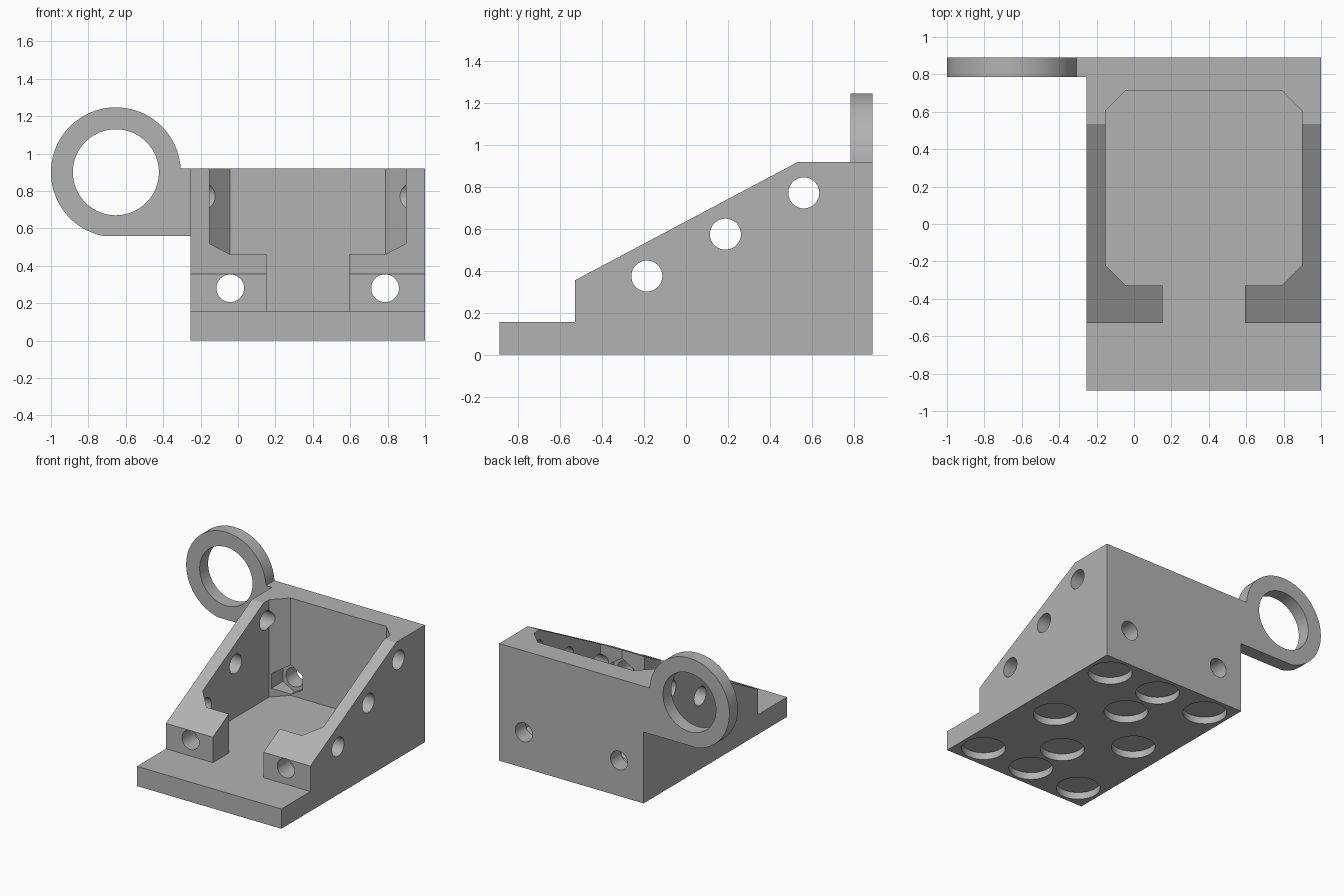
import bpy, bmesh, math

cube = bpy.data.objects.get("Cube")
if cube:
    bpy.data.objects.remove(cube, do_unlink=True)

# One grey plastic
GREY = (0.45, 0.45, 0.45, 1)
grey = bpy.data.materials.new("grey plastic")
grey.diffuse_color = GREY
grey.use_nodes = True
grey.node_tree.nodes["Principled BSDF"].inputs["Base Color"].default_value = GREY

CX = 0.3725           # middle of the body in x
HALF_W = 0.6275       # half width of the body
HALF_D = 0.89         # half depth of the body
TOP, FLOOR = 0.92, 0.155


def circle(u, v, r, n=64, phase=0.0):
    return [(u + r * math.cos(phase + math.tau * i / n),
             v + r * math.sin(phase + math.tau * i / n)) for i in range(n)]


def prism(name, outline, axis, start, end):
    """Extrude a flat outline along an axis."""
    place = {"x": lambda u, v, t: (t, u, v),
             "y": lambda u, v, t: (u, t, v),
             "z": lambda u, v, t: (u, v, t)}[axis]
    bm = bmesh.new()
    low = [bm.verts.new(place(u, v, start)) for u, v in outline]
    high = [bm.verts.new(place(u, v, end)) for u, v in outline]
    bm.faces.new(low)
    bm.faces.new(high)
    for i in range(len(low)):
        j = (i + 1) % len(low)
        bm.faces.new((low[i], low[j], high[j], high[i]))
    bmesh.ops.recalc_face_normals(bm, faces=bm.faces)
    mesh = bpy.data.meshes.new(name)
    bm.to_mesh(mesh)
    bm.free()
    mesh.materials.append(grey)
    obj = bpy.data.objects.new(name, mesh)
    bpy.context.collection.objects.link(obj)
    return obj


def combine(target, tool, operation="DIFFERENCE"):
    """Apply a boolean and drop the tool."""
    mod = target.modifiers.new("boolean", "BOOLEAN")
    mod.operation = operation
    mod.solver = "EXACT"
    mod.object = tool
    bpy.context.view_layer.objects.active = target
    bpy.ops.object.modifier_apply(modifier=mod.name)
    bpy.data.objects.remove(tool, do_unlink=True)


# Wedge-shaped body
front_z = 0.355 - 0.36 * (TOP - 0.355) / (0.535 + 0.53)
body = prism("bracket_body",
             [(-HALF_D, 0), (HALF_D, 0), (HALF_D, TOP), (0.535, TOP), (-HALF_D, front_z)],
             "x", CX - HALF_W, CX + HALF_W)

# Front step, entry slot and chamfered pocket in one cut
half = [(0.9, -1.1), (0.9, -0.53), (0.22, -0.53), (0.22, -0.33),
        (0.415, -0.33), (0.525, -0.22), (0.525, 0.605), (0.415, 0.715)]
outline = [(CX + x, y) for x, y in half] + [(CX - x, y) for x, y in reversed(half)]
combine(body, prism("pocket_cutter", outline, "z", FLOOR, 1.5))

# Ring with its tab, joined to the back wall
RX, RZ, R = -0.653, 0.90, 0.347
a0 = math.asin((TOP - RZ) / R)
a1 = math.tau - math.pi / 2 - math.acos((RZ - 0.56) / R)
steps = 80
arc = [(RX + R * math.cos(a0 + (a1 - a0) * i / steps),
        RZ + R * math.sin(a0 + (a1 - a0) * i / steps)) for i in range(steps + 1)]
ring = prism("ring", [(-0.2, 0.56), (-0.2, TOP)] + arc, "y", 0.785, HALF_D)
combine(ring, prism("ring_cutter", circle(RX, RZ, 0.23, 80), "y", 0.5, 1.2))
combine(body, ring, "UNION")

# Cross holes through both side walls
for y, z in ((-0.187, 0.375), (0.188, 0.575), (0.562, 0.772)):
    combine(body, prism("side_hole_cutter", circle(y, z, 0.074, 48), "x", -0.27, 1.2))

# Long bolt holes with hexagonal nut recesses
for side in (-1, 1):
    x = CX + side * 0.414
    combine(body, prism("bolt_cutter", circle(x, 0.28, 0.074, 48), "y", -1.2, 1.2))
    combine(body, prism("nut_cutter", circle(x, 0.28, 0.115, 6, math.pi / 2),
                        "y", -0.375, 0.76))

# Shallow round recesses under the base
spots = [(x, y) for x in (-0.4425, 0, 0.4425) for y in (-0.705, 0.705)]
spots += [(0, -0.355), (0, 0.355), (-0.365, 0), (0.365, 0)]
for x, y in spots:
    combine(body, prism("recess_cutter", circle(CX + x, y, 0.157, 56), "z", -0.2, 0.055))

# Smooth round walls, crisp edges
bpy.ops.object.select_all(action="DESELECT")
body.select_set(True)
bpy.context.view_layer.objects.active = body
bpy.ops.object.shade_smooth_by_angle(angle=math.radians(25))
